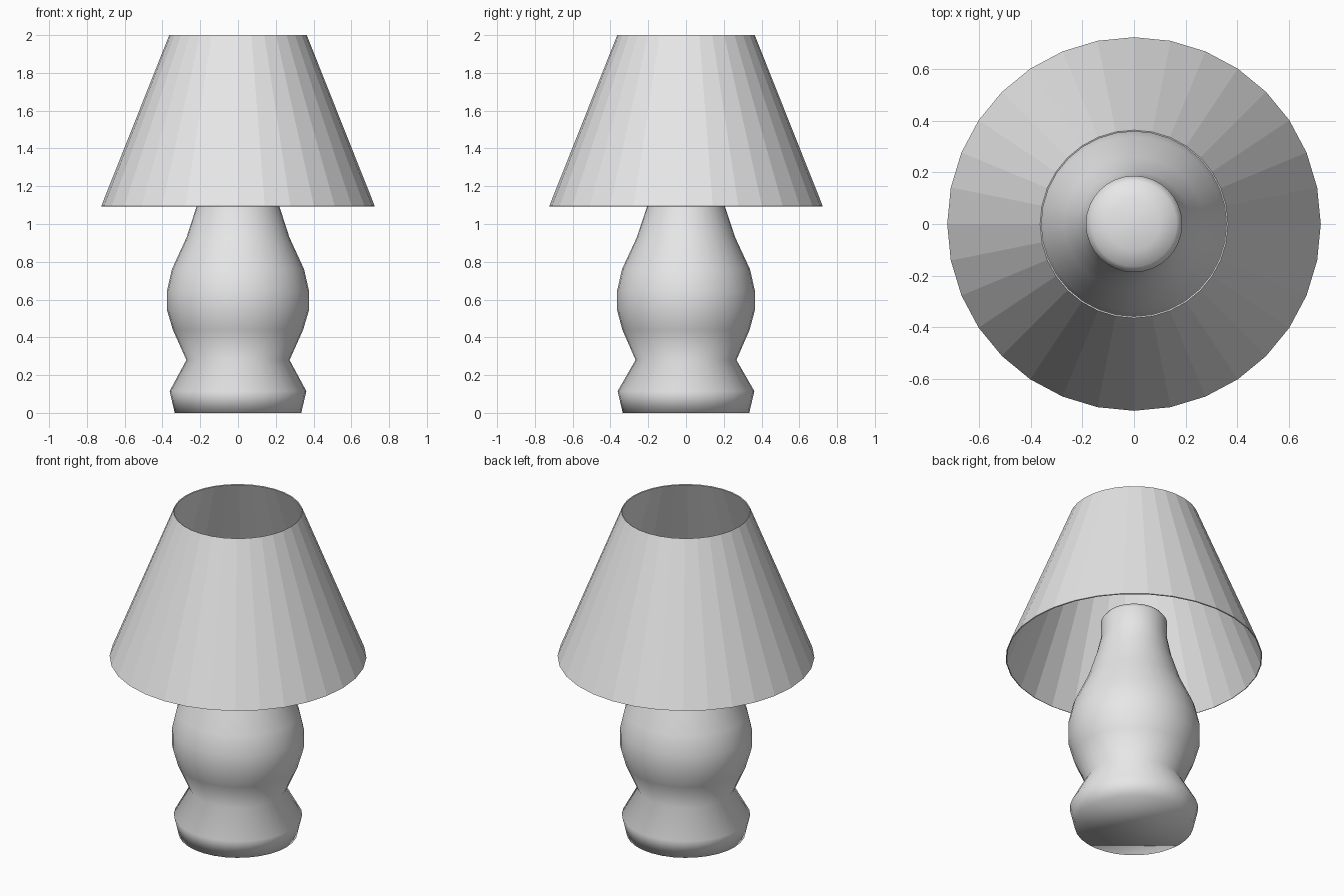
import bpy, bmesh, math

cube = bpy.data.objects.get("Cube")
if cube:
    bpy.data.objects.remove(cube, do_unlink=True)

SIDES = 32


def make_material(name, color):
    mat = bpy.data.materials.new(name)
    mat.use_nodes = True
    mat.diffuse_color = color
    mat.node_tree.nodes["Principled BSDF"].inputs["Base Color"].default_value = color
    return mat


def lathe(name, profile, mat, smooth, capped):
    """Stack rings of (x radius, y radius, z) into a turned surface."""
    bm = bmesh.new()
    rings = []
    for rx, ry, z in profile:
        angles = [2 * math.pi * i / SIDES for i in range(SIDES)]
        rings.append([bm.verts.new((rx * math.cos(a), ry * math.sin(a), z)) for a in angles])
    for low, high in zip(rings, rings[1:]):
        for i in range(SIDES):
            j = (i + 1) % SIDES
            bm.faces.new((low[i], low[j], high[j], high[i]))
    if capped:
        bm.faces.new(rings[0][::-1])
        bm.faces.new(rings[-1])
    for face in bm.faces:
        face.smooth = smooth
    mesh = bpy.data.meshes.new(name)
    bm.to_mesh(mesh)
    bm.free()
    obj = bpy.data.objects.new(name, mesh)
    bpy.context.collection.objects.link(obj)
    mesh.materials.append(mat)
    return obj


grey = make_material("light grey", (0.8, 0.8, 0.8, 1))

# Turned vase body, slightly wider than deep, ending in a softly domed neck
body_profile = [
    (0.335, 0.335, 0), (0.362, 0.362, 0.115), (0.273, 0.267, 0.28),
    (0.345, 0.337, 0.44), (0.376, 0.365, 0.545), (0.376, 0.365, 0.645),
    (0.35, 0.339, 0.76), (0.272, 0.26, 0.93), (0.217, 0.204, 1.1),
    (0.187, 0.187, 1.21), (0.187, 0.187, 1.32), (0.165, 0.165, 1.35),
    (0.1, 0.1, 1.37), (0.03, 0.03, 1.38),
]
lathe("lamp_body", body_profile, grey, True, True)

# Open faceted shade with a thin wall
shade = lathe("lamp_shade", [(0.724, 0.724, 1.095), (0.364, 0.364, 2)], grey, False, False)
wall = shade.modifiers.new("wall", "SOLIDIFY")
wall.thickness = 0.006
wall.offset = -1
